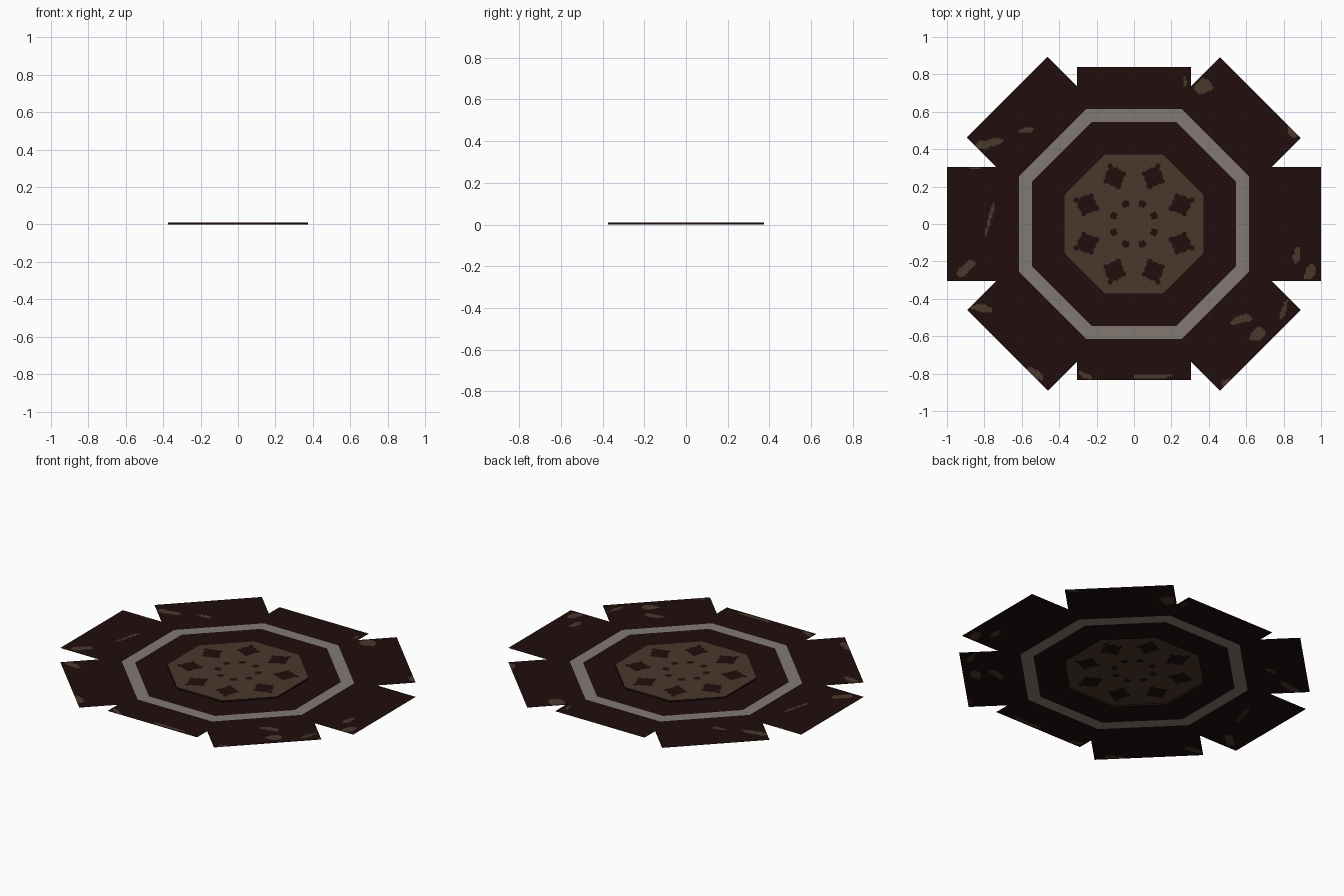
import bpy, bmesh, math
from math import cos, sin, pi, radians, hypot

if "Cube" in bpy.data.objects:
    bpy.data.objects.remove(bpy.data.objects["Cube"])

def material(name, rgb):
    m = bpy.data.materials.new(name)
    m.diffuse_color = (*rgb, 1)
    m.use_nodes = True
    m.node_tree.nodes["Principled BSDF"].inputs["Base Color"].default_value = m.diffuse_color
    return m

MATS = [material("dark_maroon", (0.0150, 0.0040, 0.0040)),
        material("worn_brown", (0.068, 0.040, 0.024)),
        material("stone_grey", (0.225, 0.195, 0.170))]
DARK, BROWN, GREY = 0, 1, 2

HALF = 0.305                          # half width of each outer panel
OCT = HALF / math.tan(pi / 8)         # apothem of the octagon they join
TOP = 0.01                            # height of the raised medallion

# Worn patches: x, y, half length, half width, angle
PATCHES = [(-.78, .43, .085, .022, 12), (-.58, .50, .04, .015, 10),
           (-.77, .03, .09, .009, 75), (-.90, -.24, .06, .025, 45),
           (-.69, -.28, .04, .012, 0), (-.82, -.45, .06, .02, -10),
           (-.53, -.80, .05, .02, -30), (.10, -.815, .10, .012, 0),
           (-.26, -.81, .04, .015, -30), (.57, -.51, .06, .022, 10),
           (.66, -.59, .05, .03, 35), (.80, -.46, .06, .012, 70),
           (.94, -.26, .05, .025, 60), (.87, -.17, .05, .018, 80),
           (.37, .735, .045, .04, -20), (.85, .50, .025, .04, 20),
           (.27, .75, .03, .01, 90), (-.85, .30, .03, .01, 0),
           (.50, -.85, .03, .02, 0)]

def panel_colour(x, y):
    for px, py, a, b, ang in PATCHES:
        t = radians(ang)
        dx, dy = x - px, y - py
        u, v = dx * cos(t) + dy * sin(t), dy * cos(t) - dx * sin(t)
        wob = 1 + 0.25 * sin(60 * x + 45 * y)
        if (u / a) ** 2 + (v / b) ** 2 < wob:
            return BROWN
    return DARK

def medallion_colour(x, y):
    r, t = hypot(x, y), math.atan2(y, x)
    d = (t % (pi / 4)) - pi / 8       # eightfold repeat
    u, v = r * cos(d), r * sin(d)
    if (abs(u - .272) / .085) ** .8 + (abs(v) / .075) ** .8 < 1:
        return DARK                   # pointed motifs
    if hypot(u - .115, v) < .020:
        return DARK                   # inner dots
    return BROWN

def finish(name, bm, rule):
    bmesh.ops.remove_doubles(bm, verts=bm.verts, dist=1e-5)
    for f in bm.faces:
        c = f.calc_center_median()
        f.material_index = rule(c)
    me = bpy.data.meshes.new(name)
    bm.to_mesh(me)
    bm.free()
    for m in MATS:
        me.materials.append(m)
    ob = bpy.data.objects.new(name, me)
    bpy.context.collection.objects.link(ob)
    return ob

def octagon(apothem, z=0.0):
    r = apothem / cos(pi / 8)
    return [(r * cos(pi / 8 + i * pi / 4), r * sin(pi / 8 + i * pi / 4), z)
            for i in range(8)]

def ring(name, inner, outer, colour, z_in=0.0, z_out=0.0):
    bm = bmesh.new()
    a = [bm.verts.new(p) for p in octagon(inner, z_in)]
    b = [bm.verts.new(p) for p in octagon(outer, z_out)]
    for i in range(8):
        j = (i + 1) % 8
        bm.faces.new((a[i], b[i], b[j], a[j]))
    finish(name, bm, lambda c: colour)

# Flat octagonal bands
ring("inner_band", 0.375, 0.545, DARK)
ring("grey_border", 0.545, 0.615, GREY)
ring("outer_band", 0.615, OCT, DARK)
ring("medallion_edge", 0.375, 0.375, DARK, TOP, 0.0)

# Raised medallion top, a fine octagonal polar grid
bm = bmesh.new()
NR, NA = 36, 160
rows = []
for i in range(1, NR + 1):
    row = []
    for k in range(NA):
        t = 2 * pi * k / NA
        d = ((t + pi / 8) % (pi / 4)) - pi / 8
        r = 0.375 / cos(d) * i / NR
        row.append(bm.verts.new((r * cos(t), r * sin(t), TOP)))
    rows.append(row)
centre = bm.verts.new((0, 0, TOP))
for k in range(NA):
    n = (k + 1) % NA
    bm.faces.new((centre, rows[0][k], rows[0][n]))
    for i in range(NR - 1):
        bm.faces.new((rows[i][k], rows[i + 1][k], rows[i + 1][n], rows[i][n]))
finish("medallion_top", bm, lambda c: medallion_colour(c.x, c.y))

# Eight rectangular panels around the rim
REACH = [1.0, .955, .84, .96, 1.0, .955, .835, .955]
for p, reach in enumerate(REACH):
    t = p * pi / 4
    bm = bmesh.new()
    NU, NV = max(8, round((reach - OCT) / .01)), 60
    grid = []
    for i in range(NU + 1):
        u = OCT + (reach - OCT) * i / NU
        row = []
        for j in range(NV + 1):
            v = HALF * (2 * j / NV - 1)
            row.append(bm.verts.new((u * cos(t) - v * sin(t),
                                     u * sin(t) + v * cos(t), 0)))
        grid.append(row)
    for i in range(NU):
        for j in range(NV):
            bm.faces.new((grid[i][j], grid[i + 1][j],
                          grid[i + 1][j + 1], grid[i][j + 1]))
    finish(f"rim_panel_{p + 1}", bm, lambda c: panel_colour(c.x, c.y))
